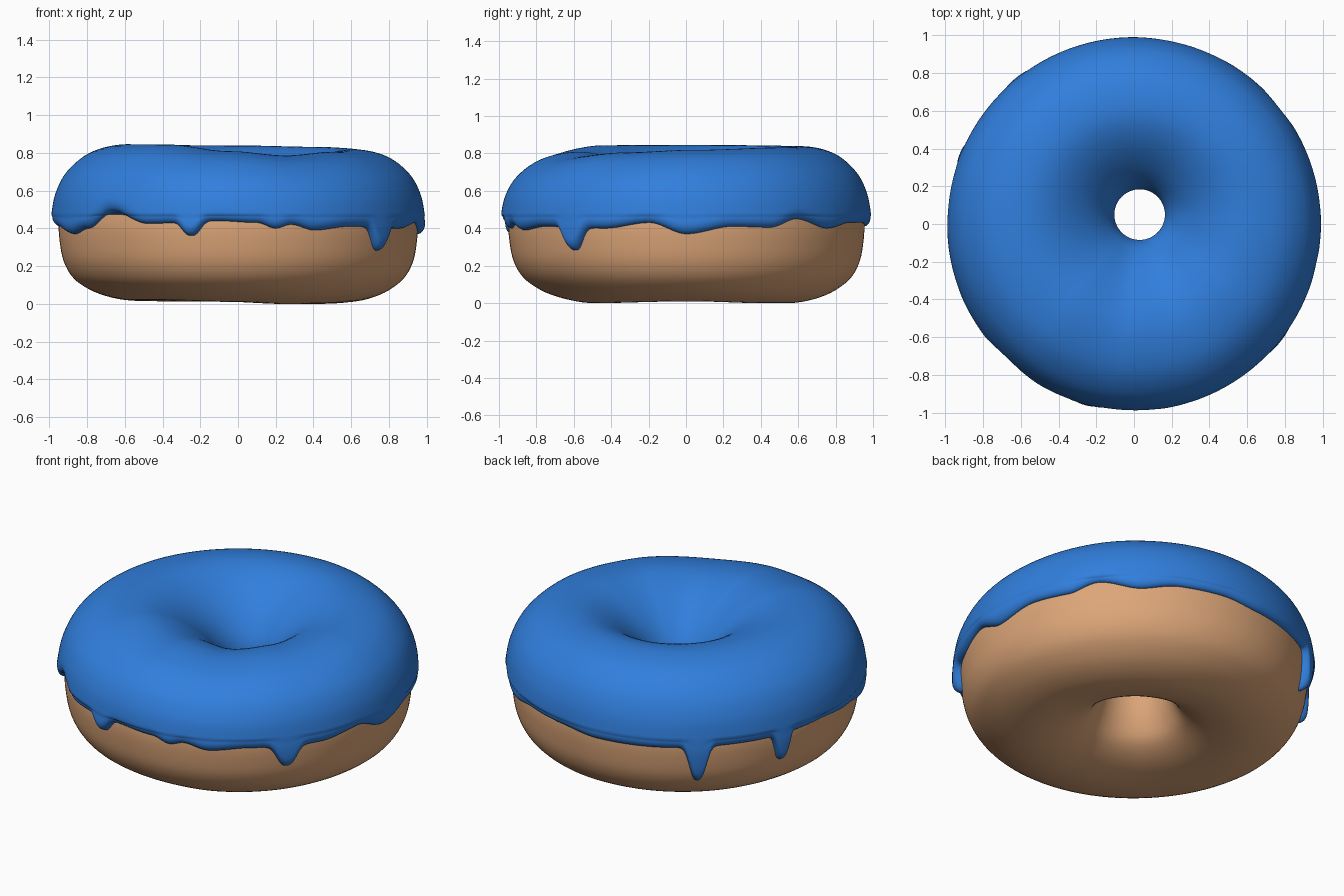
import bpy, bmesh
from math import radians, cos, sin, sqrt, exp

if "Cube" in bpy.data.objects:
    bpy.data.objects.remove(bpy.data.objects["Cube"])

TOP = [(0, .815), (50, .828), (90, .835), (180, .842), (230, .84), (265, .805), (293, .783), (325, .802)]
LIFT = [(0, .01), (45, 0), (65, 0), (100, .012), (225, .02), (270, .01), (295, .0)]
EDGE = [(0, .37), (15, .41), (28, .405), (38, .45), (52, .40), (65, .43), (80, .43), (95, .41),
        (110, .41), (145, .42), (175, .43), (190, .41), (205, .37), (214, .40), (226, .49),
        (240, .425), (263, .44), (276, .43), (282, .40), (287, .42), (295, .39), (308, .41),
        (333, .40), (348, .43)]
# drips: angle, half width, length
DRIPS = [(255, 3.6, .075), (321, 4.0, .122), (129, 3.3, .215), (158, 2.6, .155)]
DOUGH = [(.58, .0), (.74, .04), (.86, .12), (.92, .21), (.945, .32), (.95, .44), (.92, .58),
         (.84, .69), (.7, .765), (.52, .78), (.36, .72), (.23, .61), (.17, .46), (.175, .34),
         (.21, .2), (.28, .09), (.41, .02)]
ICING = [(.99, .47), (.968, .58), (.91, .69), (.8, .782), (.66, .825), (.52, .822), (.38, .765),
         (.25, .665), (.165, .555), (.135, .46), (.145, .40), (.185, .375)]


def ease(keys, a):
    """Periodic eased lookup of a value by angle in degrees."""
    a %= 360
    ring = keys + [(keys[0][0] + 360, keys[0][1])]
    for (a0, v0), (a1, v1) in zip(ring, ring[1:]):
        if a0 <= a <= a1:
            t = (a - a0) / (a1 - a0)
            return v0 + (v1 - v0) * t * t * (3 - 2 * t)
    return keys[0][1]


def spline(pts, closed, n=5):
    """Catmull-Rom curve through profile points."""
    c = len(pts)
    get = (lambda i: pts[i % c]) if closed else (lambda i: pts[max(0, min(c - 1, i))])
    out = []
    for i in range(c if closed else c - 1):
        p = [get(i + k) for k in (-1, 0, 1, 2)]
        for s in range(n):
            t = s / n
            out.append(tuple(.5 * (2 * p[1][k] + (p[2][k] - p[0][k]) * t
                       + (2 * p[0][k] - 5 * p[1][k] + 4 * p[2][k] - p[3][k]) * t * t
                       + (3 * p[1][k] - p[0][k] - 3 * p[2][k] + p[3][k]) * t ** 3) for k in (0, 1)))
    return out if closed else out + [pts[-1]]


def place(r, z, a):
    """Profile point to 3D, with off-centre hole and uneven top and base."""
    w = max(0, min(1, (.99 - r) / .86))
    if z > .47:
        z = .47 + (z - .47) * (ease(TOP, a) - .47) / .826 * .826 / .356
    elif z < .12:
        z += ease(LIFT, a) * (1 - max(z, 0) / .12)
    return (r * cos(radians(a)) + .03 * w, r * sin(radians(a)) + .05 * w, max(z, 0))


def sweep(name, column, cols, closed, color):
    bm = bmesh.new()
    rings = []
    for i in range(cols):
        a = 360 * i / cols
        rings.append([bm.verts.new(place(r, z, a)) for r, z in column(a)])
    n = len(rings[0])
    for i in range(cols):
        p, q = rings[i], rings[(i + 1) % cols]
        for j in range(n if closed else n - 1):
            k = (j + 1) % n
            bm.faces.new((p[j], q[j], q[k], p[k])).smooth = True
    bmesh.ops.recalc_face_normals(bm, faces=bm.faces)
    me = bpy.data.meshes.new(name)
    bm.to_mesh(me)
    bm.free()
    mat = bpy.data.materials.new(name + "_color")
    mat.diffuse_color = color
    mat.use_nodes = True
    mat.node_tree.nodes["Principled BSDF"].inputs["Base Color"].default_value = mat.diffuse_color
    me.materials.append(mat)
    ob = bpy.data.objects.new(name, me)
    bpy.context.collection.objects.link(ob)
    return ob


dough_curve = spline(DOUGH, True)
icing_curve = spline(ICING, False)
side_curve = spline(DOUGH[1:7], False, 12)


def side_radius(z):
    for (r0, z0), (r1, z1) in zip(side_curve, side_curve[1:]):
        if z0 <= z <= z1:
            return r0 + (r1 - r0) * (z - z0) / (z1 - z0)
    return .86


def icing_column(a):
    # Lower skirt runs down to the wavy edge and drips, with a rounded lip
    edge, bulge = ease(EDGE, a), 0
    for angle, width, length in DRIPS:
        g = exp(-abs((a - angle) / width) ** 2.6)
        edge -= length * g
        bulge = max(bulge, g)
    rows = 16
    pts = [(side_radius(edge) - .03, edge + .004)]
    for k in range(rows):
        z = edge + (.47 - edge) * (k / rows) ** 1.8 if edge < .46 else edge
        if edge >= .46:
            z = edge - (edge - .47) * k / rows
        t = min(1, max(0, z - edge) / .06)
        lip = sqrt(1 - (1 - t) ** 2)
        blend = max(0, min(1, (z - .3) / .17))
        pts.append((side_radius(z) + (.04 + .008 * bulge * (1 - blend)) * lip, z))
    top = []
    for i, (r, z) in enumerate(icing_curve):
        if r > .9:  # keep the lip round where the edge rises high
            z = max(z, edge + .05 * i / 10)
            t = min(1, max(0, z - edge) / .06)
            r -= .04 * (1 - sqrt(1 - (1 - t) ** 2))
        top.append((r, z))
    return pts + top


# Baked ring
sweep("dough", lambda a: dough_curve, 144, True, (.72, .38, .19, 1))
# Glaze with drips
sweep("icing", icing_column, 600, False, (.03, .21, .72, 1))
